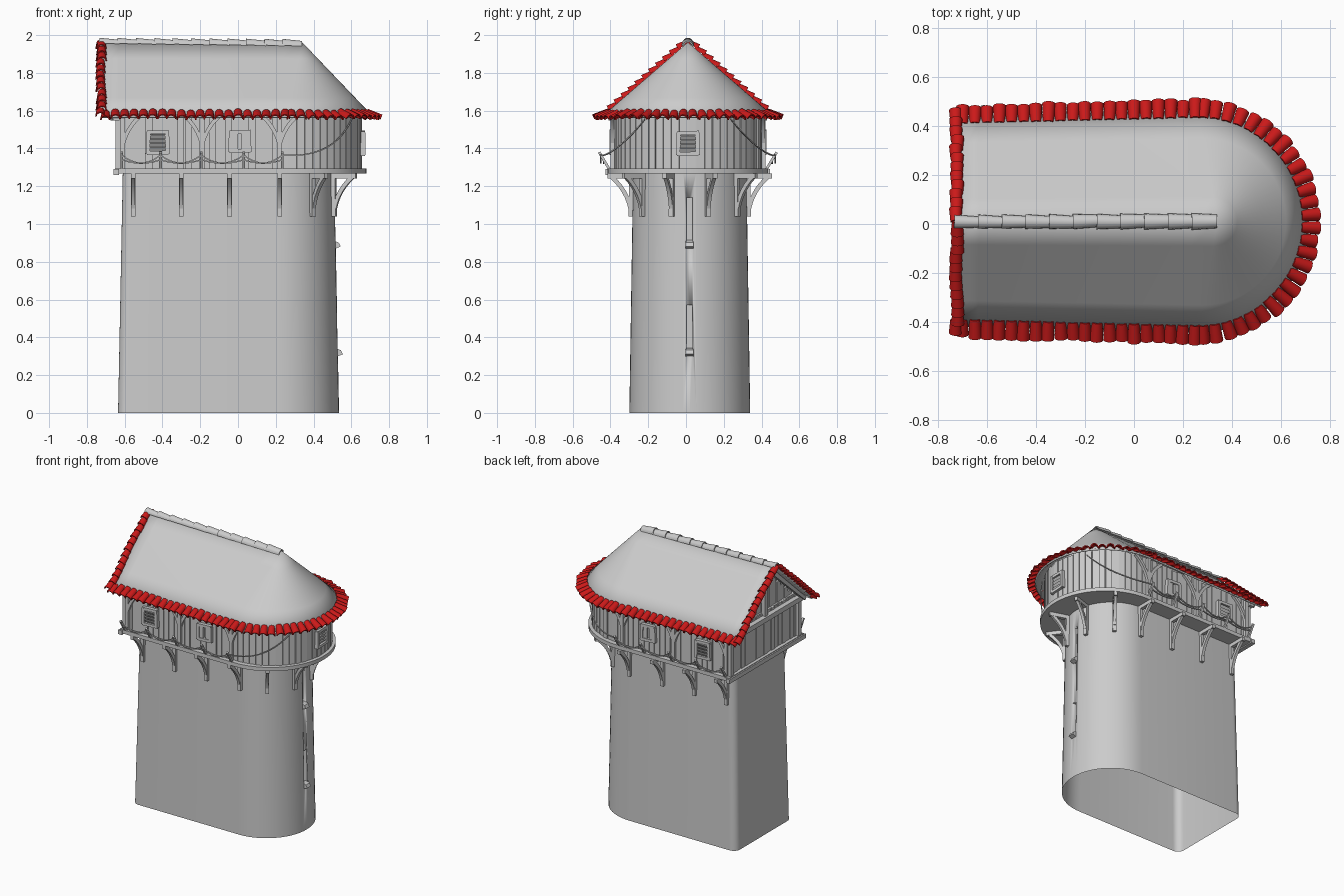
import bpy, bmesh, math, random
from mathutils import Vector as V

if "Cube" in bpy.data.objects:
    bpy.data.objects.remove(bpy.data.objects["Cube"])
random.seed(4)
Z = V((0, 0, 1))
CY = 0.01
red = bpy.data.materials.new("red_tile")
red.diffuse_color = (0.6, 0.01, 0.01, 1)
red.use_nodes = True
red.node_tree.nodes["Principled BSDF"].inputs["Base Color"].default_value = red.diffuse_color


def finish(bm, name, mat=None, angle=35, recalc=True):
    if recalc:
        bmesh.ops.recalc_face_normals(bm, faces=bm.faces)
    me = bpy.data.meshes.new(name)
    bm.to_mesh(me)
    bm.free()
    me.shade_smooth()
    me.set_sharp_from_angle(angle=math.radians(angle))
    ob = bpy.data.objects.new(name, me)
    bpy.context.collection.objects.link(ob)
    if mat:
        me.materials.append(mat)
    return ob


def skin(bm, rings, closed=True, caps=True):
    rows = [[bm.verts.new(p) for p in r] for r in rings]
    n = len(rows[0])
    for a, b in zip(rows, rows[1:]):
        for i in range(n if closed else n - 1):
            j = (i + 1) % n
            bm.faces.new((a[i], a[j], b[j], b[i]))
    if caps:
        bm.faces.new(rows[0][::-1])
        bm.faces.new(rows[-1])


def sweep(bm, pts, side, w, d):
    """Rectangular timber along a path; w is measured along side."""
    pts, side = [V(p) for p in pts], V(side).normalized()
    rings = []
    for i, p in enumerate(pts):
        t = pts[min(i + 1, len(pts) - 1)] - pts[max(i - 1, 0)]
        s, k = side * w / 2, t.cross(side).normalized() * d / 2
        rings.append([p + s + k, p - s + k, p - s - k, p + s - k])
    skin(bm, rings)


def bend(a, m, b, n=6):
    a, m, b = V(a), V(m), V(b)
    return [a * (1 - t) ** 2 + m * 2 * t * (1 - t) + b * t * t for t in [i / n for i in range(n + 1)]]


def tile(bm, a, b, up, ra, rb, th=0.007):
    """Tapered half-round roof tile from a to b."""
    a, b = V(a), V(b)
    d = (b - a).normalized()
    up = (up - d * up.dot(d)).normalized()
    s = d.cross(up)
    rings = []
    for p, r in ((a, ra), (b, rb)):
        arc = [math.pi * i / 8 for i in range(9)]
        prof = [(r, t) for t in arc] + [(r - th, t) for t in reversed(arc)]
        rings.append([p + s * q * math.cos(t) + up * q * math.sin(t) for q, t in prof])
    skin(bm, rings)


def dpath(xl, cx, r, cy=CY, c=0.0, n=28):
    """Plan with a square left end and a half-round right end."""
    def arc(x, y, rad, a0, a1, k):
        return [(x + rad * math.cos(math.radians(a0 + (a1 - a0) * i / k)),
                 y + rad * math.sin(math.radians(a0 + (a1 - a0) * i / k))) for i in range(k + 1)]
    if c:
        f, b = arc(xl + c, cy - r + c, c, 180, 270, 6), arc(xl + c, cy + r - c, c, 90, 180, 6)
    else:
        f, b = [(xl, cy - r)], [(xl, cy + r)]
    return f + arc(cx, cy, r, -90, 90, n) + b


def prism(bm, path, z0, z1):
    skin(bm, [[(x, y, z) for x, y in path] for z in (z0, z1)])


# Tower shaft with two cut slits and an open base
bm = bmesh.new()
skin(bm, [[(x, y, 0) for x, y in dpath(-0.635, 0.215, 0.32, 0.02, 0.05)],
          [(x, y, 1.27) for x, y in dpath(-0.61, 0.21, 0.30, 0.02, 0.05)]])
tower = finish(bm, "tower_shaft")
bm = bmesh.new()
for z in (0.31, 0.88):
    sweep(bm, [(0.55, 0.018, z), (0.55, 0.018, z + 0.26)], (0, 1, 0), 0.032, 0.11)
cutter = finish(bm, "slit_cutter")
cutter.hide_render = True
mod = tower.modifiers.new("slits", 'BOOLEAN')
mod.object, mod.operation, mod.solver = cutter, 'DIFFERENCE', 'EXACT'
bpy.context.view_layer.objects.active = tower
bpy.ops.object.modifier_apply(modifier=mod.name)
bpy.data.objects.remove(cutter)
bm = bmesh.new()
bm.from_mesh(tower.data)
bmesh.ops.delete(bm, geom=[f for f in bm.faces if f.calc_center_median().z < 0.001], context='FACES')
bm.to_mesh(tower.data)
bm.free()

# Slit sills
bm = bmesh.new()
for z in (0.30, 0.87):
    x = 0.535 - 0.02 * z
    sweep(bm, [(x - 0.02, 0.018, z + 0.03), (x + 0.006, 0.018, z + 0.02), (x + 0.012, 0.018, z + 0.005)],
          (0, 1, 0), 0.042, 0.03)
finish(bm, "slit_sills")

# Deck
bm = bmesh.new()
prism(bm, dpath(-0.65, 0.255, 0.425), 1.268, 1.295)
sweep(bm, [(-0.645, CY - 0.435, 1.275), (-0.645, CY + 0.435, 1.275)], Z, 0.03, 0.03)
finish(bm, "deck")

# Brackets under the deck
bm = bmesh.new()
spots = [(x, 0.02 + s * 0.30, V((0, s, 0))) for x in (-0.555, -0.30, -0.045, 0.22) for s in (-1, 1)]
for a in (-54, -18, 18, 54):
    n = V((math.cos(math.radians(a)), math.sin(math.radians(a)), 0))
    spots.append((0.212 + n.x * 0.30, 0.02 + n.y * 0.30, n))
for x, y, n in spots:
    p, s = V((x, y, 0)), Z.cross(n)
    q = lambda o, z: p + n * o + Z * z
    sweep(bm, [q(0.012, 1.04), q(0.008, 1.265)], s, 0.024, 0.024)
    sweep(bm, [q(-0.01, 1.255), q(0.135, 1.255)], s, 0.024, 0.026)
    sweep(bm, bend(q(0.015, 1.085), q(0.035, 1.18), q(0.115, 1.25)), s, 0.02, 0.022)
finish(bm, "deck_brackets")

# Upper room wall and planks
bm = bmesh.new()
wall = dpath(-0.62, 0.265, 0.385)
prism(bm, wall, 1.28, 1.60)
for (x0, y0), (x1, y1) in zip(wall, wall[1:] + wall[:1]):
    a, b = V((x0, y0, 0)), V((x1, y1, 0))
    k = max(1, round((b - a).length / 0.043))
    t = (b - a).normalized()
    for i in range(k):
        p = a.lerp(b, (i + 0.5) / k)
        sweep(bm, [p + Z * 1.285, p + Z * random.uniform(1.585, 1.6)], t,
              (b - a).length / k - 0.004, random.uniform(0.008, 0.02))
finish(bm, "room_walls")

# Gable boards, tie beam, rafters and posts on the square end
bm = bmesh.new()
for i in range(18):
    y = -0.37 + i * 0.0435
    sweep(bm, [(-0.60, CY + y, 1.56), (-0.60, CY + y, 1.925 - 0.9 * abs(y))], (0, 1, 0), 0.04, random.uniform(0.012, 0.02))
sweep(bm, [(-0.645, CY - 0.42, 1.565), (-0.645, CY + 0.42, 1.565)], Z, 0.035, 0.035)
sweep(bm, [(-0.635, CY, 1.57), (-0.635, CY, 1.92)], (0, 1, 0), 0.03, 0.03)
for s in (-1, 1):
    sweep(bm, [(-0.66, CY + s * 0.415, 1.56), (-0.66, CY, 1.925)], (1, 0, 0), 0.03, 0.03)
    sweep(bm, [(-0.63, CY + s * 0.385, 1.29), (-0.63, CY + s * 0.385, 1.57)], (1, 0, 0), 0.035, 0.035)
finish(bm, "gable_frame")

# Timber posts and braces on the long walls
bm = bmesh.new()
for s in (-1, 1):
    y = CY + s * 0.40
    for x in (-0.61, -0.19, 0.22):
        sweep(bm, [(x, y, 1.29), (x, y, 1.59)], (1, 0, 0), 0.026, 0.022)
        for d in ((1,) if x < -0.5 else (-1, 1)):
            sweep(bm, bend((x, y, 1.42), (x + d * 0.03, y, 1.53), (x + d * 0.11, y, 1.585)), (0, 1, 0), 0.018, 0.02)
finish(bm, "wall_timbers")


# Shuttered windows
def window(bm, c, n, w, h, slats):
    c, n = V(c), V(n)
    s = Z.cross(n)
    for d in (-1, 1):
        sweep(bm, [c + s * d * w / 2 - Z * h * 0.54, c + s * d * w * 0.47 + Z * h * 0.54], s, 0.022, 0.028)
        sweep(bm, [c - s * w * 0.55 + Z * d * h / 2, c + s * w * 0.55 + Z * (d * h / 2 + 0.004)], Z, 0.02, 0.026)
    if slats:
        for i in range(4):
            z = Z * h * (i - 1.5) / 5
            sweep(bm, [c - s * w / 2 + z, c + s * w / 2 + z], Z + n * 0.6, 0.022, 0.007)
    else:
        for d in (-1, 1):
            sweep(bm, [c + s * d * w * 0.27 - Z * h / 2, c + s * d * w * 0.27 + Z * h / 2], s, w * 0.36, 0.016)


bm = bmesh.new()
for s in (-1, 1):
    window(bm, (-0.425, CY + s * 0.402, 1.43), (0, s, 0), 0.105, 0.11, True)
    window(bm, (0.01, CY + s * 0.402, 1.435), (0, s, 0), 0.10, 0.10, False)
window(bm, (0.66, CY, 1.425), (1, 0, 0), 0.105, 0.11, True)
finish(bm, "windows")

# Leaning rail posts and ropes
posts, ropes = bmesh.new(), bmesh.new()
xs = (-0.615, -0.41, -0.195, 0.03, 0.235)
for s in (-1, 1):
    for x in xs:
        sweep(posts, [(x, CY + s * 0.41, 1.28), (x, CY + s * 0.47, 1.38)], (1, 0, 0), 0.014, 0.014)
    for a, b in zip(xs, xs[1:]):
        for z, sag, y in ((1.365, 0.042, 0.462), (1.34, 0.018, 0.447)):
            sweep(ropes, [(a + (b - a) * i / 8, CY + s * y, z - sag * 4 * (i / 8) * (1 - i / 8)) for i in range(9)],
                  (0, 1, 0), 0.007, 0.007)
    end = []
    for i in range(15):
        t = i / 14
        a, r = math.radians(90 - 56 * t), 0.462 - 0.055 * t
        end.append((0.235 + 0.03 * t + r * math.cos(a), CY + s * r * math.sin(a), 1.365 - 0.03 * t + 0.22 * t ** 2.2))
    sweep(ropes, end, Z, 0.007, 0.007)
finish(posts, "rail_posts")
finish(ropes, "rail_ropes")

# Roof shell: eave path ruled up to the ridge
XL, CX, R, EZ, RZ = -0.72, 0.26, 0.455, 1.57, 1.962


def eave(x):
    return 0.43 + 0.025 * (x - XL) / (CX - XL)


front = []
for i in range(13):
    x = XL + (CX - XL) * i / 12
    front.append((V((x, CY - eave(x), EZ)), V((XL + (0.34 - XL) * i / 12, CY, RZ))))
arc = [math.radians(-90 + 180 * i / 32) for i in range(1, 32)]
ruled = front + [(V((CX + R * math.cos(a), CY + R * math.sin(a), EZ)), V((0.34, CY, RZ))) for a in arc]
ruled += [(V((e.x, 2 * CY - e.y, EZ)), r) for e, r in reversed(front)]
bm = bmesh.new()
skin(bm, [[e.lerp(r, t) for e, r in ruled] for t in (0, 0.25, 0.5, 0.78, 1)], closed=False, caps=False)
bmesh.ops.remove_doubles(bm, verts=bm.verts, dist=0.0005)
roof = finish(bm, "roof", angle=100, recalc=False)
mod = roof.modifiers.new("thickness", 'SOLIDIFY')
mod.thickness, mod.offset = 0.012, -1

# Red eave tiles
bm = bmesh.new()
rim = []
for i in range(20):
    x = -0.70 + i * 0.05
    rim += [(V((x, CY + s * eave(x), 0)), V((0, s, 0))) for s in (-1, 1)]
for i in range(28):
    a = math.radians(-87 + 174 * i / 27)
    n = V((math.cos(a), math.sin(a), 0))
    rim.append((V((CX, CY, 0)) + n * R, n))
for p, n in rim:
    j = random.uniform(-0.007, 0.007)
    side = Z.cross(n) * random.uniform(-0.004, 0.004)
    tile(bm, p - n * 0.035 + Z * (1.588 + j / 2), p + n * (0.036 + j) + Z * (1.553 + j / 2) + side, Z,
         0.022, 0.0275)
finish(bm, "eave_tiles", red)

# Red verge tiles up the gable edge
bm = bmesh.new()
for s in (-1, 1):
    low, top = V((-0.725, CY + s * 0.45, 1.565)), V((-0.725, CY, 1.965))
    up = V((0, s * 0.66, 0.75))
    for i in range(12):
        j = V((random.uniform(-0.005, 0.005), 0, 0))
        tile(bm, low.lerp(top, (i + 1.25) / 12.3) + j - up * 0.008, low.lerp(top, i / 12.3) + j + up * 0.006, up,
             0.021, 0.027)
finish(bm, "verge_tiles", red)

# Grey ridge tiles
bm = bmesh.new()
for i in range(11):
    x = -0.735 + i * 0.097
    r = 0.022 + 0.0006 * i
    z = 1.965 - 0.0012 * i
    tile(bm, (x, CY, z - 0.007), (min(x + 0.108, 0.338), CY + random.uniform(-0.003, 0.003), z - 0.012), Z, r + 0.006, r)
finish(bm, "ridge_tiles")
